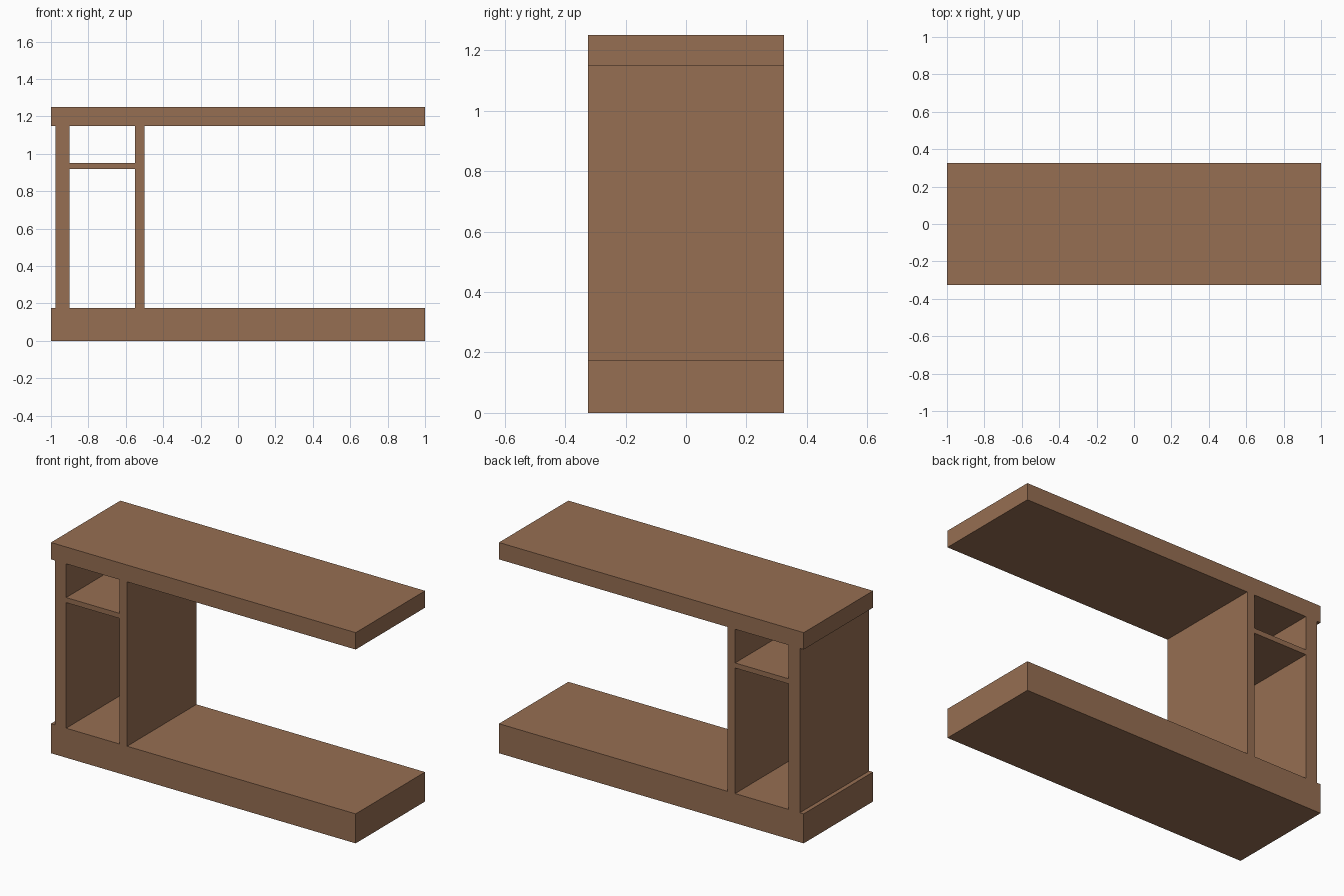
import bpy

if "Cube" in bpy.data.objects:
    bpy.data.objects.remove(bpy.data.objects["Cube"])

DEPTH = 0.65

wood = bpy.data.materials.new("brown wood")
wood.diffuse_color = (0.305, 0.156, 0.084, 1.0)
wood.use_nodes = True
wood.node_tree.nodes["Principled BSDF"].inputs["Base Color"].default_value = wood.diffuse_color


def board(name, x0, x1, z0, z1):
    """Full-depth board spanning x0..x1 and z0..z1."""
    bpy.ops.mesh.primitive_cube_add(size=1)
    ob = bpy.context.object
    ob.name = name
    for v in ob.data.vertices:
        v.co.x = x0 if v.co.x < 0 else x1
        v.co.y *= DEPTH
        v.co.z = z0 if v.co.z < 0 else z1
    ob.data.materials.append(wood)
    return ob


# Horizontal slabs
board("base", -1.0, 1.0, 0.0, 0.175)
board("counter_top", -1.0, 1.0, 1.15, 1.25)

# Upright panels, the outer one set in slightly from the end
board("outer_panel", -0.975, -0.90, 0.175, 1.15)
board("inner_panel", -0.55, -0.50, 0.175, 1.15)

# Shelf between the panels
board("shelf", -0.90, -0.55, 0.92, 0.95)
